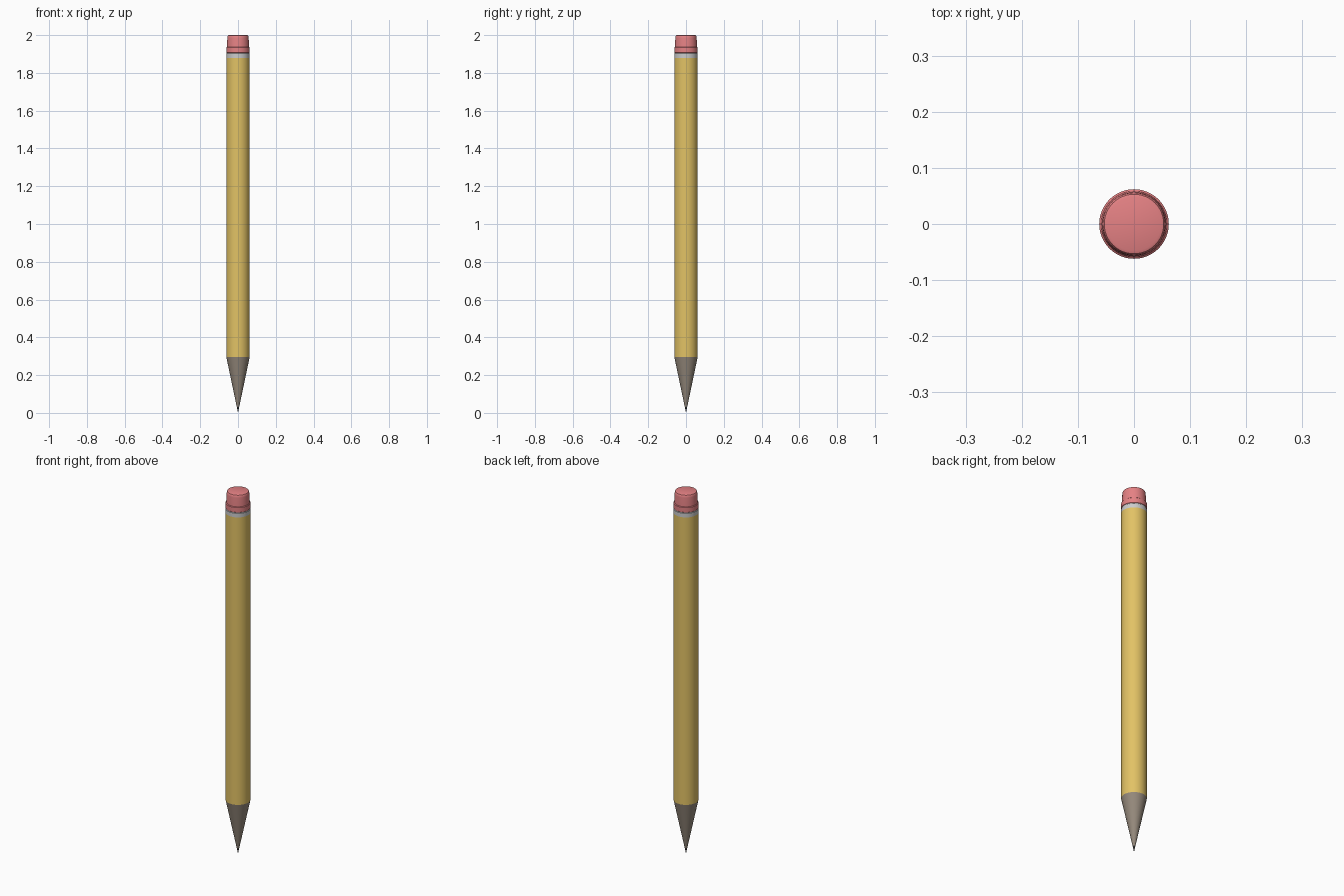
import bpy
import bmesh
from math import radians, cos, sin, pi

if "Cube" in bpy.data.objects:
    bpy.data.objects.remove(bpy.data.objects["Cube"])

SEGMENTS = 48
R = 0.062


def material(name, rgb):
    mat = bpy.data.materials.new(name)
    mat.diffuse_color = (*rgb, 1)
    mat.use_nodes = True
    mat.node_tree.nodes["Principled BSDF"].inputs["Base Color"].default_value = mat.diffuse_color
    return mat


def lathe(name, profile, mat=None):
    """Spin (radius, height) points about z; radius 0 makes a pole."""
    bm = bmesh.new()
    rings = []
    for r, z in profile:
        if r == 0:
            rings.append([bm.verts.new((0, 0, z))] * SEGMENTS)
        else:
            rings.append([bm.verts.new((r * cos(2 * pi * i / SEGMENTS),
                                        r * sin(2 * pi * i / SEGMENTS), z))
                          for i in range(SEGMENTS)])
    for low, high in zip(rings, rings[1:]):
        for i in range(SEGMENTS):
            j = (i + 1) % SEGMENTS
            corners = dict.fromkeys((low[i], low[j], high[j], high[i]))
            bm.faces.new(list(corners))
    # Close open ends with flat caps
    for ring, (r, _) in ((rings[0], profile[0]), (rings[-1], profile[-1])):
        if r > 0:
            bm.faces.new(ring)
    bmesh.ops.recalc_face_normals(bm, faces=bm.faces)
    mesh = bpy.data.meshes.new(name)
    bm.to_mesh(mesh)
    bm.free()
    obj = bpy.data.objects.new(name, mesh)
    bpy.context.collection.objects.link(obj)
    if mat:
        mesh.materials.append(mat)
    bpy.ops.object.select_all(action='DESELECT')
    obj.select_set(True)
    bpy.context.view_layer.objects.active = obj
    bpy.ops.object.shade_smooth_by_angle(angle=radians(35))
    return obj


yellow = material("yellow_paint", (0.76, 0.54, 0.13))
wood = material("bare_wood", (0.30, 0.25, 0.20))
graphite = material("graphite", (0.04, 0.04, 0.04))
pink = material("pink_rubber", (0.78, 0.22, 0.23))

# Graphite point
lathe("lead_tip", [(0, 0), (0.0065, 0.032)], graphite)

# Sharpened wooden cone
lathe("sharpened_cone", [(0.0065, 0.032), (R, 0.297)], wood)

# Painted round shaft
lathe("shaft", [(R, 0.297), (R, 1.88)], yellow)

# Metal band with a fine groove at its upper edge
lathe("ferrule", [(R, 1.88), (R, 1.902), (R - 0.002, 1.904),
                  (R - 0.002, 1.908)])

# Eraser with a collar, a slight taper and a softened top edge
lathe("eraser", [(R - 0.002, 1.906), (R, 1.908), (R, 1.934), (0.0585, 1.937),
                 (0.0565, 1.985), (0.0555, 1.994), (0.053, 1.998),
                 (0.048, 2.0)], pink)
